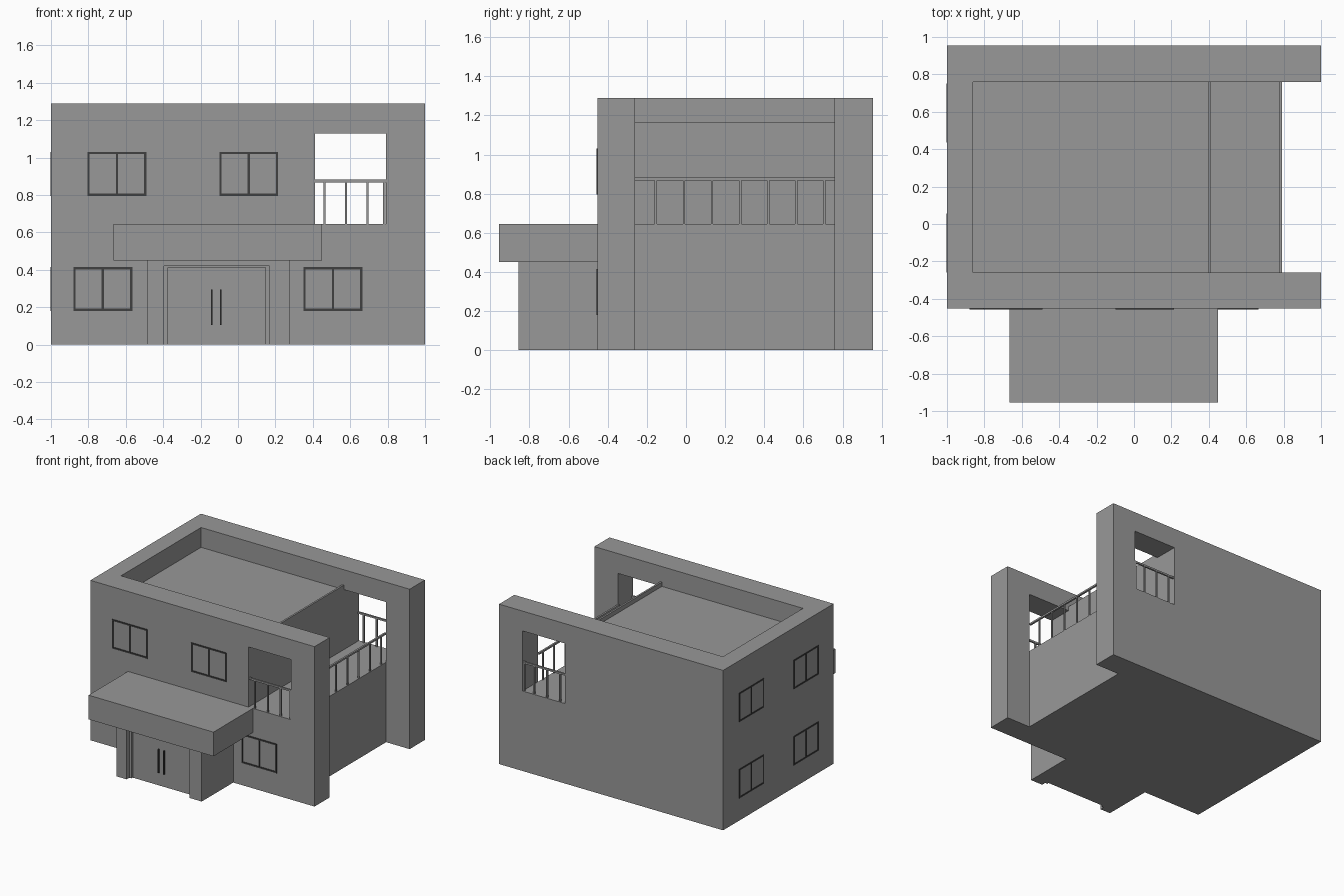
import bpy, bmesh

if "Cube" in bpy.data.objects:
    bpy.data.objects.remove(bpy.data.objects["Cube"])


def material(name, v):
    mat = bpy.data.materials.new(name)
    mat.diffuse_color = (v, v, v, 1)
    mat.use_nodes = True
    mat.node_tree.nodes["Principled BSDF"].inputs["Base Color"].default_value = mat.diffuse_color
    return mat


WALL = material("wall_grey", 0.315)
DARK = material("dark_trim", 0.05)


def finish(name, bm, mat=WALL):
    bmesh.ops.recalc_face_normals(bm, faces=bm.faces)
    mesh = bpy.data.meshes.new(name)
    bm.to_mesh(mesh)
    bm.free()
    mesh.materials.append(mat)
    obj = bpy.data.objects.new(name, mesh)
    bpy.context.scene.collection.objects.link(obj)
    return obj


def add_box(bm, x, y, z):
    verts = bmesh.ops.create_cube(bm, size=1)["verts"]
    for v in verts:
        for i, (a, b) in enumerate((x, y, z)):
            v.co[i] = a if v.co[i] < 0 else b


def boxes(name, *parts, mat=WALL):
    bm = bmesh.new()
    for p in parts:
        add_box(bm, *p)
    return finish(name, bm, mat)


def cut(obj, cutter):
    mod = obj.modifiers.new("cut", "BOOLEAN")
    mod.operation = "DIFFERENCE"
    mod.solver = "EXACT"
    mod.object = cutter
    cutter.hide_render = True
    cutter.display_type = "WIRE"


FRONT, BACK = -0.453, 0.955
IN_F, IN_B = -0.26, 0.76          # inner faces of the thick side walls
FLOOR, ROOF = 0.645, 1.13

# House body: one solid with roof well, terrace and side recess cut away
house = boxes("house_body", ((-1, 1), (FRONT, BACK), (0, 1.29)))
profile = [(-0.862, ROOF), (0.397, ROOF), (0.397, 1.165), (0.412, 1.165),
           (0.412, FLOOR), (0.79, FLOOR), (0.79, -0.5), (1.5, -0.5),
           (1.5, 1.6), (-0.862, 1.6)]
bm = bmesh.new()
face = bm.faces.new([bm.verts.new((x, IN_F, z)) for x, z in profile])
ext = bmesh.ops.extrude_face_region(bm, geom=[face])
moved = [g for g in ext["geom"] if isinstance(g, bmesh.types.BMVert)]
bmesh.ops.translate(bm, verts=moved, vec=(0, IN_B - IN_F, 0))
cut(house, finish("terrace_cutter", bm))
cut(house, boxes("opening_cutter", ((0.412, 0.79), (-1.5, 1.5), (FLOOR, ROOF))))

# Entrance porch with recessed doorway, and canopy above
porch = boxes("porch", ((-0.485, 0.275), (-0.855, FRONT), (0, 0.45)))
cut(porch, boxes("doorway_cutter", ((-0.395, 0.168), (-1.2, -0.805), (-0.2, 0.42))))
boxes("canopy", ((-0.665, 0.45), (-0.955, FRONT), (0.45, FLOOR)))

# Door frame and handles
dy = (-0.82, -0.805)
boxes("door_frame",
      ((-0.395, -0.375), dy, (0, 0.42)),
      ((0.148, 0.168), dy, (0, 0.42)),
      ((-0.375, 0.148), dy, (0.412, 0.42)))
boxes("door_handles", *[((x - 0.004, x + 0.004), (-0.82, -0.805), (0.105, 0.295))
                        for x in (-0.14, -0.092)], mat=DARK)


# Window frames with a middle mullion, on the front or left wall
def window(name, start, z0, left=False):
    w, h, t = 0.315, 0.235, 0.012
    a, b, m = start, start + w, start + w / 2
    bars = [((a, a + t), (z0, z0 + h)), ((b - t, b), (z0, z0 + h)),
            ((m - t / 2, m + t / 2), (z0 + t, z0 + h - t)),
            ((a + t, b - t), (z0, z0 + t)), ((a + t, b - t), (z0 + h - t, z0 + h))]
    if left:
        boxes(name, *[((-1.003, -0.998), u, z) for u, z in bars], mat=DARK)
    else:
        boxes(name, *[(u, (FRONT - 0.005, FRONT + 0.002), z) for u, z in bars], mat=DARK)


LOW, HIGH = 0.18, 0.795
for i, (x, z) in enumerate([(-0.805, HIGH), (-0.1, HIGH), (-0.88, LOW), (0.35, LOW)]):
    window(f"front_window_{i}", x, z)
for i, (y, z) in enumerate([(y, z) for y in (-0.26, 0.437) for z in (LOW, HIGH)]):
    window(f"side_window_{i}", y, z, left=True)

# Terrace railings: long side rail and one rail in each wall opening
rail_z, post_z = (0.868, 0.882), (FLOOR, 0.868)
boxes("side_railing", ((0.775, 0.79), (IN_F, IN_B), rail_z),
      *[((0.777, 0.788), (y - 0.006, y + 0.006), post_z)
        for y in [-0.154 + 0.1435 * i for i in range(7)]])
for name, y in (("front_railing", FRONT + 0.01), ("back_railing", BACK - 0.01)):
    yr = (y - 0.007, y + 0.007)
    boxes(name, ((0.412, 0.79), yr, rail_z),
          *[((x - 0.006, x + 0.006), yr, post_z) for x in (0.462, 0.578, 0.692, 0.782)])
